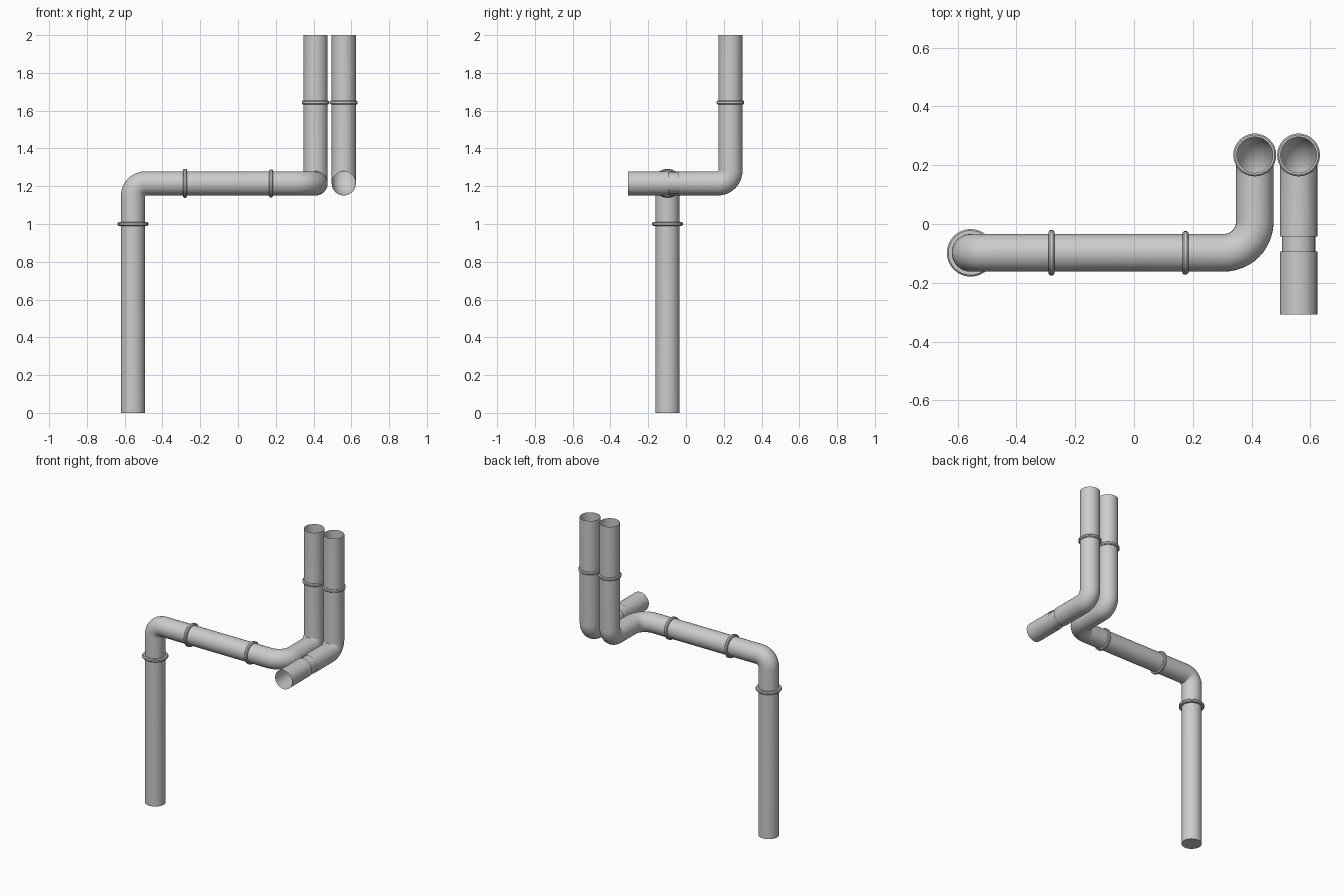
import bpy, bmesh, math
from mathutils import Vector

if "Cube" in bpy.data.objects:
    bpy.data.objects.remove(bpy.data.objects["Cube"], do_unlink=True)

SIDES = 32
R = 0.064

steel = bpy.data.materials.new("Light Grey Steel")
steel.use_nodes = True
GREY = (0.6, 0.6, 0.6, 1)
steel.diffuse_color = GREY
steel.node_tree.nodes["Principled BSDF"].inputs["Base Color"].default_value = GREY


def finish(name, bm):
    bmesh.ops.recalc_face_normals(bm, faces=bm.faces)
    mesh = bpy.data.meshes.new(name)
    bm.to_mesh(mesh)
    bm.free()
    obj = bpy.data.objects.new(name, mesh)
    bpy.context.collection.objects.link(obj)
    mesh.materials.append(steel)
    bpy.ops.object.select_all(action='DESELECT')
    obj.select_set(True)
    bpy.context.view_layer.objects.active = obj
    bpy.ops.object.shade_smooth_by_angle(angle=math.radians(35))
    return obj


def skin(bm, loops):
    for a, b in zip(loops, loops[1:]):
        for i in range(SIDES):
            j = (i + 1) % SIDES
            bm.faces.new((a[i], a[j], b[j], b[i]))


def circle(bm, centre, axis, side, radius):
    other = axis.cross(side)
    angles = [math.tau * i / SIDES for i in range(SIDES)]
    return [bm.verts.new(centre + radius * (math.cos(t) * side + math.sin(t) * other))
            for t in angles]


def rounded_path(corners, bends, steps=12):
    """Centre points and tangents, with each corner turned into an arc."""
    pts = [Vector(c) for c in corners]
    path = [(pts[0], (pts[1] - pts[0]).normalized())]
    for i, r in enumerate(bends, 1):
        d1 = (pts[i] - pts[i - 1]).normalized()
        d2 = (pts[i + 1] - pts[i]).normalized()
        pivot = pts[i] - d1 * r + d2 * r
        for k in range(steps + 1):
            t = math.pi / 2 * k / steps
            path.append((pivot + r * (d1 * math.sin(t) - d2 * math.cos(t)),
                         d1 * math.cos(t) + d2 * math.sin(t)))
    path.append((pts[-1], (pts[-1] - pts[-2]).normalized()))
    return path


def pipe(name, corners, bends=(), radius=R, cap_start=False):
    bm = bmesh.new()
    loops, last = [], None
    for centre, axis in rounded_path(corners, bends):
        if last is None:
            side = axis.orthogonal().normalized()
        else:
            side = last.rotation_difference(axis) @ side
        side = (side - axis * side.dot(axis)).normalized()
        loops.append(circle(bm, centre, axis, side, radius))
        last = axis
    skin(bm, loops)
    if cap_start:
        bm.faces.new(loops[0])
    return finish(name, bm)


def collar(name, centre, axis, outer, half=0.01, bevel=0.005):
    bm = bmesh.new()
    axis = Vector(axis)
    side = axis.orthogonal().normalized()
    profile = [(R - 0.003, -half), (outer - bevel, -half), (outer, bevel - half),
               (outer, half - bevel), (outer - bevel, half), (R - 0.003, half)]
    loops = [circle(bm, Vector(centre) + axis * h, axis, side, r) for r, h in profile]
    skin(bm, loops + loops[:1])
    return finish(name, bm)


X_DOWN, X_MAIN, X_SHORT = -0.556, 0.411, 0.56
Y_FRONT, Y_BACK = -0.098, 0.235
Z_RUN, TOP = 1.215, 2.0
X, Z = (1, 0, 0), (0, 0, 1)

# Long pipe: up, across, back and up again
pipe("main_pipe", [(X_DOWN, Y_FRONT, 0), (X_DOWN, Y_FRONT, Z_RUN), (X_MAIN, Y_FRONT, Z_RUN),
                   (X_MAIN, Y_BACK, Z_RUN), (X_MAIN, Y_BACK, TOP)],
     bends=(0.066, 0.105, 0.066), cap_start=True)

# Short pipe: riser with elbow, narrow joint and open front piece
pipe("short_riser", [(X_SHORT, -0.043, Z_RUN), (X_SHORT, Y_BACK, Z_RUN),
                     (X_SHORT, Y_BACK, TOP)], bends=(0.066,))
pipe("narrow_joint", [(X_SHORT, -0.12, Z_RUN), (X_SHORT, -0.02, Z_RUN)], radius=0.057)
pipe("front_piece", [(X_SHORT, -0.308, Z_RUN), (X_SHORT, -0.093, Z_RUN)])

# Joint collars
collar("lower_collar", (X_DOWN, Y_FRONT, 1.0), Z, 0.081)
collar("run_collar_right", (-0.281, Y_FRONT, Z_RUN), X, 0.077)
collar("run_collar_left", (0.175, Y_FRONT, Z_RUN), X, 0.074)
collar("main_riser_collar", (X_MAIN, Y_BACK, 1.643), Z, 0.073)
collar("short_riser_collar", (X_SHORT, Y_BACK, 1.643), Z, 0.073)
